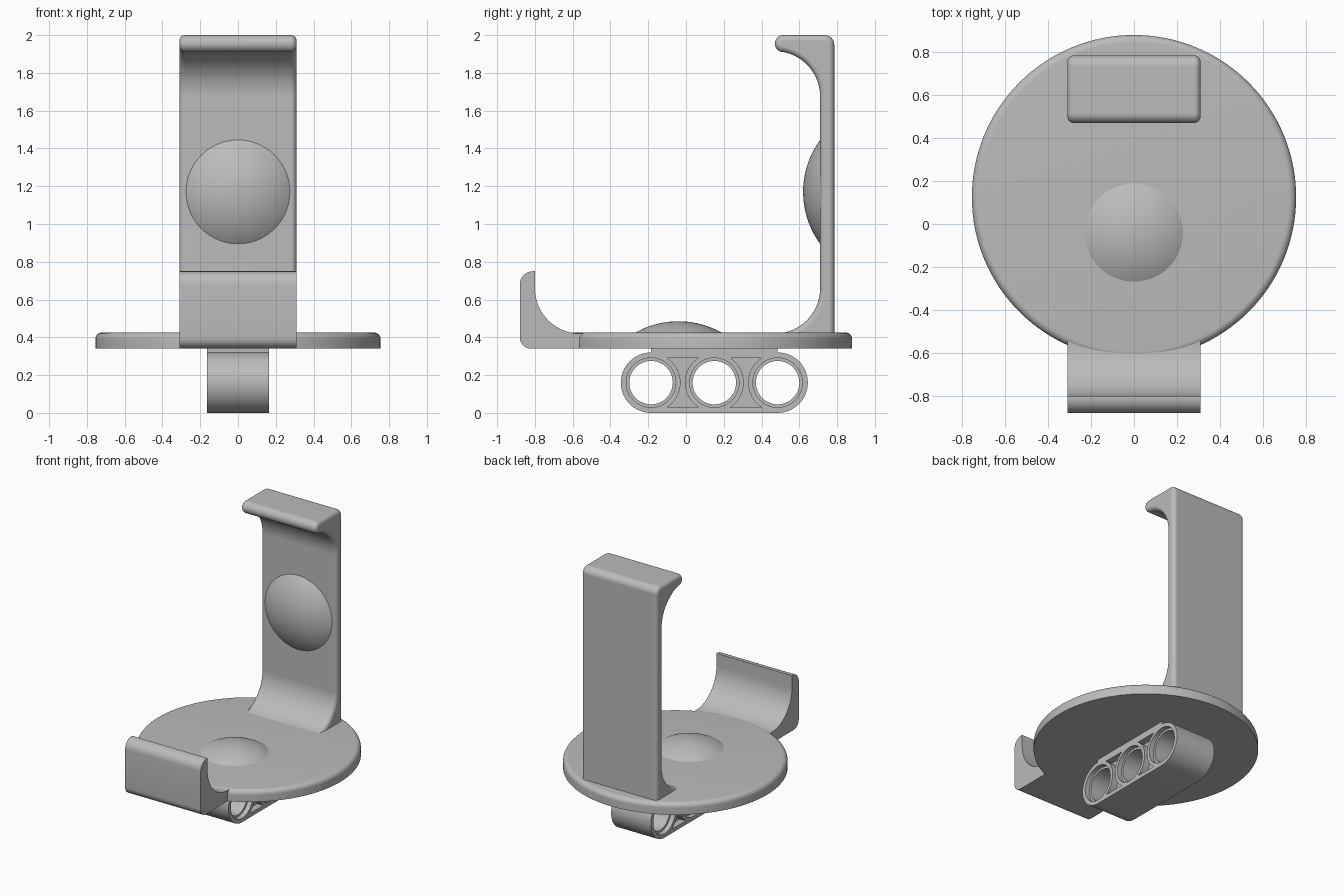
import bpy, bmesh
from math import cos, sin, pi, radians, asin, sqrt
from mathutils import Matrix

if "Cube" in bpy.data.objects:
    bpy.data.objects.remove(bpy.data.objects["Cube"], do_unlink=True)

grey = bpy.data.materials.new("plain grey")
grey.use_nodes = True
colour = (0.5, 0.5, 0.5, 1)
grey.diffuse_color = colour
grey.node_tree.nodes["Principled BSDF"].inputs["Base Color"].default_value = colour


def arc(cy, cz, r, start, end, n=12):
    """Points on an arc, angles in degrees."""
    angles = [radians(start + (end - start) * i / n) for i in range(n + 1)]
    return [(cy + r * cos(a), cz + r * sin(a)) for a in angles]


def make(name, bm):
    bmesh.ops.recalc_face_normals(bm, faces=bm.faces)
    mesh = bpy.data.meshes.new(name)
    bm.to_mesh(mesh)
    bm.free()
    mesh.materials.append(grey)
    ob = bpy.data.objects.new(name, mesh)
    bpy.context.collection.objects.link(ob)
    return ob


def smooth(ob):
    bpy.ops.object.select_all(action="DESELECT")
    ob.select_set(True)
    bpy.context.view_layer.objects.active = ob
    bpy.ops.object.shade_smooth_by_angle(angle=radians(32))


def extrude(name, profile, x0, x1, bevel=0):
    """Sweep a (y, z) outline along x, optionally rounding the side edges."""
    bm = bmesh.new()
    face = bm.faces.new([bm.verts.new((x0, y, z)) for y, z in profile])
    ext = bmesh.ops.extrude_face_region(bm, geom=[face], use_keep_orig=True)["geom"]
    cap = [f for f in ext if isinstance(f, bmesh.types.BMFace)][0]
    bmesh.ops.translate(bm, vec=(x1 - x0, 0, 0), verts=cap.verts)
    bmesh.ops.recalc_face_normals(bm, faces=bm.faces)
    if bevel:
        rims = list(face.edges) + list(cap.edges)
        bmesh.ops.bevel(bm, geom=rims, offset=bevel, segments=5, profile=0.5,
                        affect="EDGES", clamp_overlap=False)
    return make(name, bm)


def lathe(name, profile, matrix, steps=96):
    """Spin an (r, z) profile about the local z axis."""
    bm = bmesh.new()
    verts = [bm.verts.new((r, 0, z)) for r, z in profile]
    edges = [bm.edges.new(p) for p in zip(verts, verts[1:])]
    bmesh.ops.spin(bm, geom=verts + edges, axis=(0, 0, 1), cent=(0, 0, 0),
                   angle=2 * pi, steps=steps)
    bmesh.ops.remove_doubles(bm, verts=bm.verts, dist=0.0005)
    bm.transform(matrix)
    ob = make(name, bm)
    smooth(ob)
    return ob


# Round base plate with a softened upper rim
base_z, top_z, base_r, rim = 0.34, 0.425, 0.755, 0.035
lathe("base_plate",
      [(0, base_z), (base_r, base_z)]
      + arc(base_r - rim, top_z - rim, rim, 0, 90, 8) + [(0, top_z)],
      Matrix.Translation((0, 0.125, 0)), 128)

# Shallow domes, caps of one sphere size
ball = 0.465


def dome(name, height, matrix):
    sink = 0.02
    low = ball - height - sink
    start = 90 - 57.3 * asin(sqrt(1 - (low / ball) ** 2))
    lathe(name, arc(0, height - ball, ball, start, 90, 16), matrix)


dome("base_dome", 0.06, Matrix.Translation((0, -0.04, top_z)))
dome("post_dome", 0.09,
     Matrix.Translation((0, 0.71, 1.17)) @ Matrix.Rotation(radians(90), 4, "X"))

# Tall back post with a curved foot and a hooked top
half = 0.31
post = extrude("back_post",
               [(0.785, 0.37)]
               + arc(0.735, 1.95, 0.05, 0, 90, 8)
               + arc(0.515, 1.955, 0.045, 90, 260, 12)
               + arc(0.47, 1.675, 0.24, 80, 0, 16)
               + arc(0.47, 0.66, 0.24, 0, -90, 16)
               + [(0.47, 0.37)], -half, half, 0.03)
smooth(post)
post.modifiers.new("even_shading", "WEIGHTED_NORMAL").keep_sharp = True

# Front lip with a scooped inside
lip = extrude("front_lip",
              [(-0.5, base_z)]
              + arc(-0.82, base_z + 0.06, 0.06, -90, -180, 8)
              + arc(-0.81, 0.68, 0.07, 180, 90, 8)
              + [(-0.8, 0.75)]
              + arc(-0.56, 0.66, 0.24, 180, 270, 16)
              + [(-0.5, 0.42)], -half, half)
smooth(lip)

# Three-hole mounting beam under the base
centres = [-0.185, 0.15, 0.485]
wide, mid, outer = 0.163, 0.16, 0.16
beam = extrude("mounting_beam",
               arc(centres[0], mid, outer, 90, 270, 32)
               + arc(centres[2], mid, outer, -90, 90, 32), -wide, wide)

cutters = []
for c in centres:
    cutters.append(extrude("cutter", arc(c, mid, 0.115, 0, 352.5, 47), -0.3, 0.3))
    for s in (-1, 1):
        cutters.append(extrude("cutter", arc(c, mid, 0.131, 0, 352.5, 47),
                               s * (wide - 0.035), s * 0.3))
for a, b in zip(centres, centres[1:]):
    for s in (-1, 1):
        cutters.append(extrude("cutter",
                               arc(a, mid, 0.156, -57, 57, 16)
                               + arc(b, mid, 0.156, 123, 237, 16),
                               s * (wide - 0.05), s * 0.3))
for cutter in cutters:
    cutter.hide_render = True
    bpy.context.view_layer.objects.active = beam
    mod = beam.modifiers.new("cut", "BOOLEAN")
    mod.operation, mod.solver, mod.object = "DIFFERENCE", "EXACT", cutter
    bpy.ops.object.modifier_apply(modifier=mod.name)
    bpy.data.objects.remove(cutter, do_unlink=True)
smooth(beam)

# Block joining beam and base
extrude("beam_joint", [(centres[0], 0.31), (centres[2], 0.31),
                       (centres[2], 0.35), (centres[0], 0.35)], -wide, wide)
